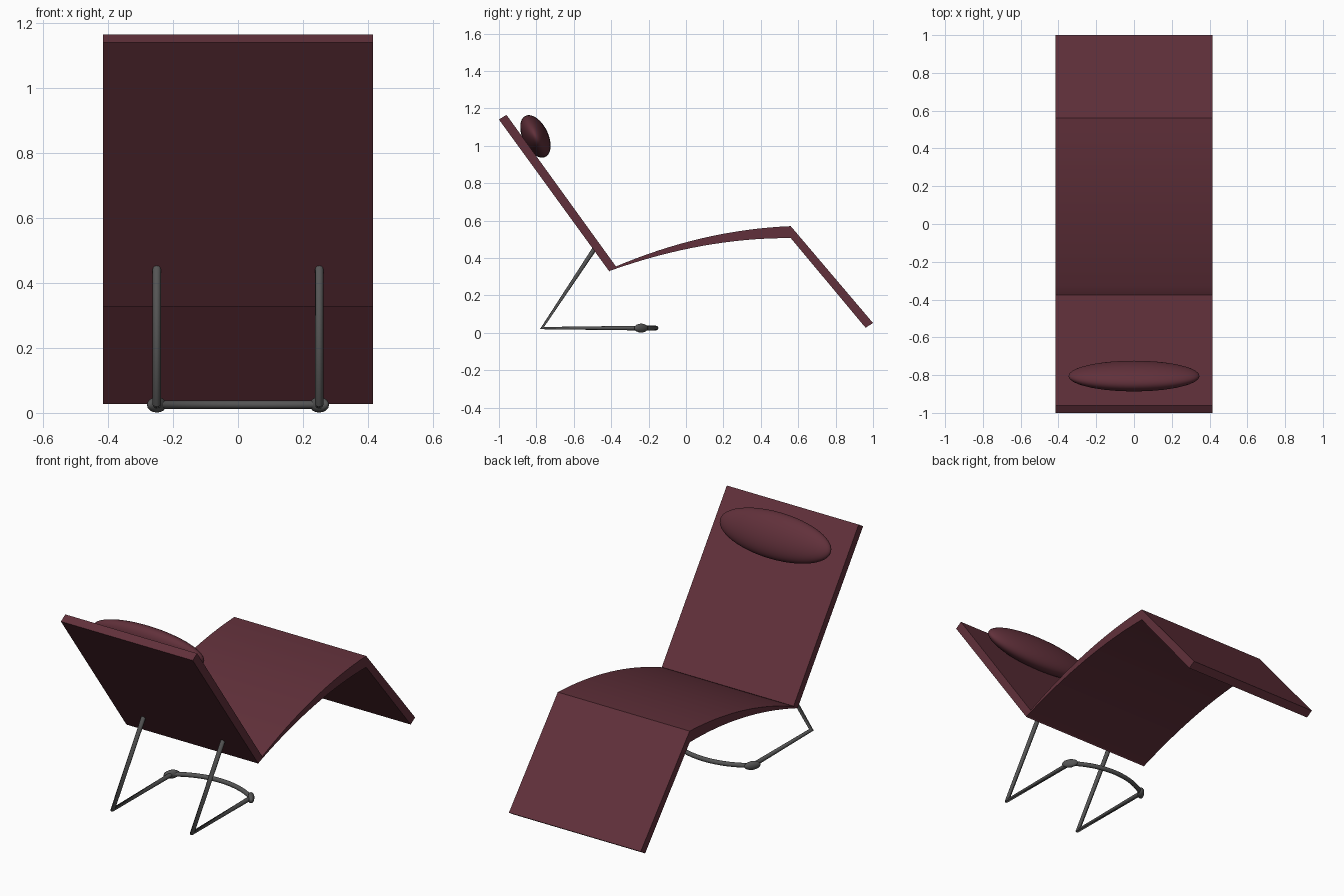
import bpy, bmesh, math

if "Cube" in bpy.data.objects:
    bpy.data.objects.remove(bpy.data.objects["Cube"])

HALF_W = 0.415


def material(name, color):
    m = bpy.data.materials.new(name)
    m.diffuse_color = color
    m.use_nodes = True
    m.node_tree.nodes["Principled BSDF"].inputs["Base Color"].default_value = m.diffuse_color
    return m


burgundy = material("burgundy_fabric", (0.12, 0.03, 0.043, 1))
steel = material("dark_steel", (0.09, 0.09, 0.09, 1))


def smooth(ob, angle=30):
    bpy.ops.object.select_all(action='DESELECT')
    ob.select_set(True)
    bpy.context.view_layer.objects.active = ob
    bpy.ops.object.shade_smooth_by_angle(angle=math.radians(angle))


def panel(name, profile):
    """Extrude a (y, z) side profile across the full width."""
    bm = bmesh.new()
    face = bm.faces.new([bm.verts.new((-HALF_W, y, z)) for y, z in profile])
    ext = bmesh.ops.extrude_face_region(bm, geom=[face])
    verts = [v for v in ext["geom"] if isinstance(v, bmesh.types.BMVert)]
    bmesh.ops.translate(bm, verts=verts, vec=(2 * HALF_W, 0, 0))
    bmesh.ops.recalc_face_normals(bm, faces=bm.faces)
    me = bpy.data.meshes.new(name)
    bm.to_mesh(me)
    bm.free()
    ob = bpy.data.objects.new(name, me)
    bpy.context.collection.objects.link(ob)
    me.materials.append(burgundy)
    smooth(ob)
    return ob


def bow(a, m, b, n=16):
    """Parabolic curve from a to b passing through m halfway."""
    pts = []
    for i in range(n + 1):
        t = i / n
        k = ((1 - t) * (1 - 2 * t), 4 * t * (1 - t), t * (2 * t - 1))
        pts.append(tuple(sum(w * p[j] for w, p in zip(k, (a, m, b))) for j in (0, 1)))
    return pts


def tube(name, pts, r=0.0125):
    cu = bpy.data.curves.new(name, 'CURVE')
    cu.dimensions = '3D'
    cu.bevel_depth = r
    cu.bevel_resolution = 4
    cu.use_fill_caps = True
    sp = cu.splines.new('POLY')
    sp.points.add(len(pts) - 1)
    for p, co in zip(sp.points, pts):
        p.co = (*co, 1)
    cu.materials.append(steel)
    ob = bpy.data.objects.new(name, cu)
    bpy.context.collection.objects.link(ob)
    return ob


def ellipsoid(name, loc, scale, rot, mat, seg, rings):
    bpy.ops.mesh.primitive_uv_sphere_add(segments=seg, ring_count=rings, radius=1,
                                         location=loc, rotation=rot)
    ob = bpy.context.object
    ob.name = name
    ob.scale = scale
    ob.data.materials.append(mat)
    smooth(ob, 60)
    return ob


# Cushioned panels
panel("backrest", [(-1.0, 1.14), (-0.96, 1.165), (-0.375, 0.355), (-0.41, 0.328)])
top = bow((-0.385, 0.35), (0.085, 0.505), (0.56, 0.57))
bottom = bow((-0.405, 0.332), (0.085, 0.464), (0.56, 0.506))
panel("seat", top + bottom[::-1])
panel("leg_rest", [(0.56, 0.57), (1.0, 0.052), (0.96, 0.027), (0.56, 0.506)])

# Pillow
ellipsoid("headrest_pillow", (0, -0.805, 1.05), (0.347, 0.068, 0.122),
          (math.radians(26), 0, 0), burgundy, 48, 24)

# Bent side tubes and their sleeves
Z = 0.025
for side, label in ((-1, "left"), (1, "right")):
    x = 0.25 * side
    tube(f"{label}_frame_tube", [(x, -0.485, 0.455), (x, -0.77, Z), (x, -0.24, Z)])
    ellipsoid(f"{label}_sleeve", (x, -0.24, Z), (0.045, 0.018, 0.024),
              (0, 0, -side * math.radians(54)), steel, 12, 8)

# Curved floor bar joining both sides
sag, half = 0.08, 0.25
R = (half ** 2 + sag ** 2) / (2 * sag)
span = math.asin(half / R)
arc = []
for i in range(25):
    a = span * (i / 12 - 1)
    arc.append((R * math.sin(a), -0.24 + sag - R + R * math.cos(a), Z))
tube("curved_floor_bar", arc)
